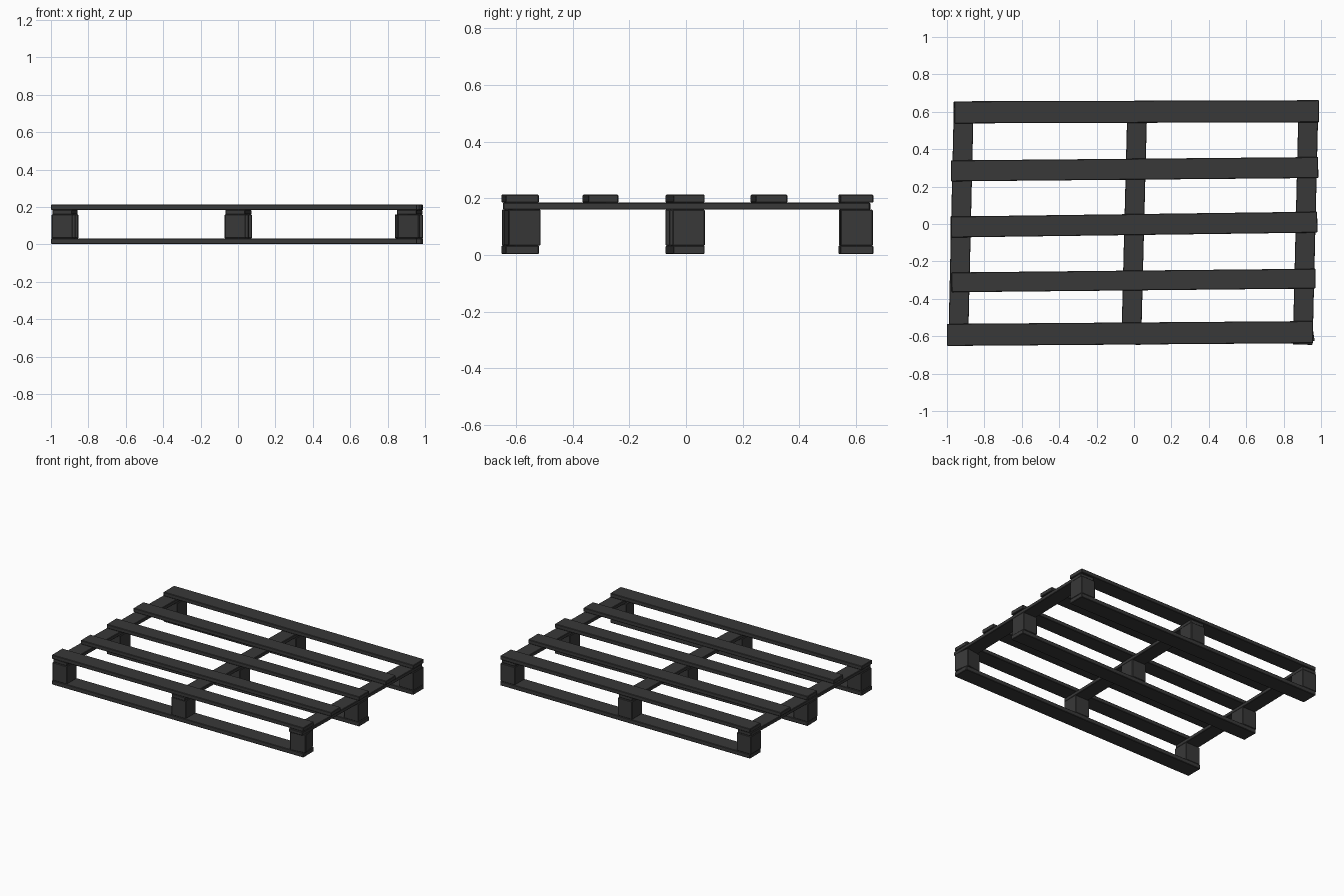
import bpy, bmesh, math
from mathutils import Vector

if "Cube" in bpy.data.objects:
    bpy.data.objects.remove(bpy.data.objects["Cube"])

dark = bpy.data.materials.new("dark_wood")
dark.diffuse_color = (0.04, 0.04, 0.04, 1)
dark.use_nodes = True
dark.node_tree.nodes["Principled BSDF"].inputs["Base Color"].default_value = dark.diffuse_color


def plank(name, a, b, width, z0, z1):
    """Straight board between two plan points, with a slightly worn edge."""
    a, b = Vector((*a, 0)), Vector((*b, 0))
    side = Vector((0, 0, 1)).cross((b - a).normalized()) * width / 2
    bm = bmesh.new()
    low = [bm.verts.new(p + Vector((0, 0, z0))) for p in (a - side, b - side, b + side, a + side)]
    base = bm.faces.new(low)
    top = bmesh.ops.extrude_face_region(bm, geom=[base])
    bmesh.ops.translate(bm, vec=(0, 0, z1 - z0),
                        verts=[g for g in top["geom"] if isinstance(g, bmesh.types.BMVert)])
    bmesh.ops.recalc_face_normals(bm, faces=bm.faces)
    bmesh.ops.bevel(bm, geom=bm.edges[:], offset=0.003, segments=1, affect='EDGES')
    mesh = bpy.data.meshes.new(name)
    bm.to_mesh(mesh)
    bm.free()
    mesh.materials.append(dark)
    ob = bpy.data.objects.new(name, mesh)
    bpy.context.collection.objects.link(ob)
    return ob


# Deck boards: left x, left y, right x, right y, width
deck = [
    (-1.0, -0.593, 0.957, -0.578, 0.118),
    (-0.975, -0.312, 0.97, -0.292, 0.106),
    (-0.978, -0.016, 0.98, 0.01, 0.112),
    (-0.978, 0.284, 0.985, 0.302, 0.112),
    (-0.96, 0.597, 0.99, 0.603, 0.118),
]
for i, (x0, y0, x1, y1, w) in enumerate(deck):
    plank(f"deck_board_{i + 1}", (x0, y0), (x1, y1), w, 0.185, 0.213)

# Stringer boards under the deck: x at front, x at back
stringers = [(-0.94, -0.91), (-0.015, 0.018), (0.902, 0.933)]
for i, (xf, xb) in enumerate(stringers):
    plank(f"stringer_board_{i + 1}", (xf, -0.645), (xb, 0.65), 0.106, 0.16, 0.185)

# Ground boards and the blocks standing on them
for i, row in enumerate((0, 2, 4)):
    x0, y0, x1, y1, w = deck[row]
    plank(f"ground_board_{i + 1}", (x0, y0), (x1, y1), w, 0.003, 0.033)
    for j, (xf, xb) in enumerate(stringers):
        x = xf + (xb - xf) * i / 2
        y = y0 + (y1 - y0) * j / 2
        # front right block is knocked askew
        turn = math.radians(9 if (i, j) == (0, 2) else 0)
        dx, dy = 0.056 * math.cos(turn), 0.056 * math.sin(turn)
        plank(f"block_{i + 1}_{j + 1}", (x - dx, y - dy), (x + dx, y + dy), 0.114, 0.033, 0.16)
